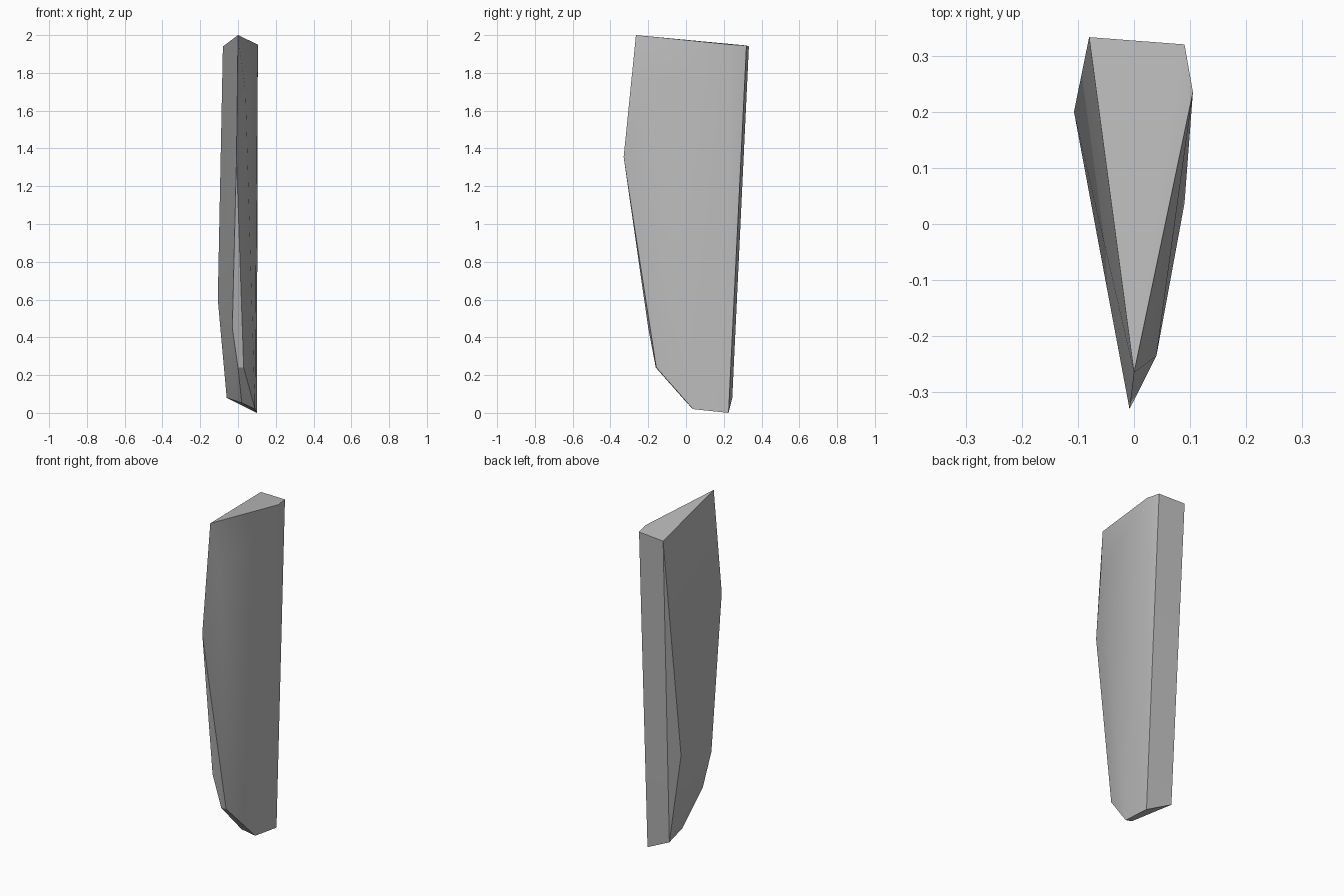
import bpy
import bmesh
import math

# Remove the default cube
cube = bpy.data.objects.get("Cube")
if cube:
    bpy.data.objects.remove(cube, do_unlink=True)

# Plain stone grey
grey = bpy.data.materials.new("stone_grey")
grey.use_nodes = True
colour = (0.5, 0.5, 0.5, 1.0)
grey.diffuse_color = colour
grey.node_tree.nodes["Principled BSDF"].inputs["Base Color"].default_value = colour

# Corner groups of the shard
top_rim = [(0, -0.265, 2), (-0.08, 0.333, 1.94), (0.09, 0.32, 1.945), (0.105, 0.235, 1.95)]
front_edge = [(-0.008, -0.33, 1.355), (-0.03, -0.2, 0.45), (0, -0.16, 0.24), (0.03, -0.157, 0.24)]
side_bulges = [(0.04, -0.235, 1.7), (-0.107, 0.2, 0.6)]
foot = [(0.02, 0.005, 0.053), (0.09, 0.037, 0.02), (0.1, 0.225, 0), (-0.06, 0.245, 0.08)]

# Wrap the corners in one convex skin
bm = bmesh.new()
for corner in top_rim + front_edge + side_bulges + foot:
    bm.verts.new(corner)
bmesh.ops.convex_hull(bm, input=bm.verts[:])
bmesh.ops.delete(bm, geom=[v for v in bm.verts if not v.link_faces], context="VERTS")
bmesh.ops.recalc_face_normals(bm, faces=bm.faces[:])
mesh = bpy.data.meshes.new("stone_shard")
bm.to_mesh(mesh)
bm.free()
mesh.materials.append(grey)

shard = bpy.data.objects.new("stone_shard", mesh)
bpy.context.collection.objects.link(shard)

# Soft sides with sharp creases
bpy.ops.object.select_all(action="DESELECT")
shard.select_set(True)
bpy.context.view_layer.objects.active = shard
bpy.ops.object.shade_smooth_by_angle(angle=math.radians(30))
